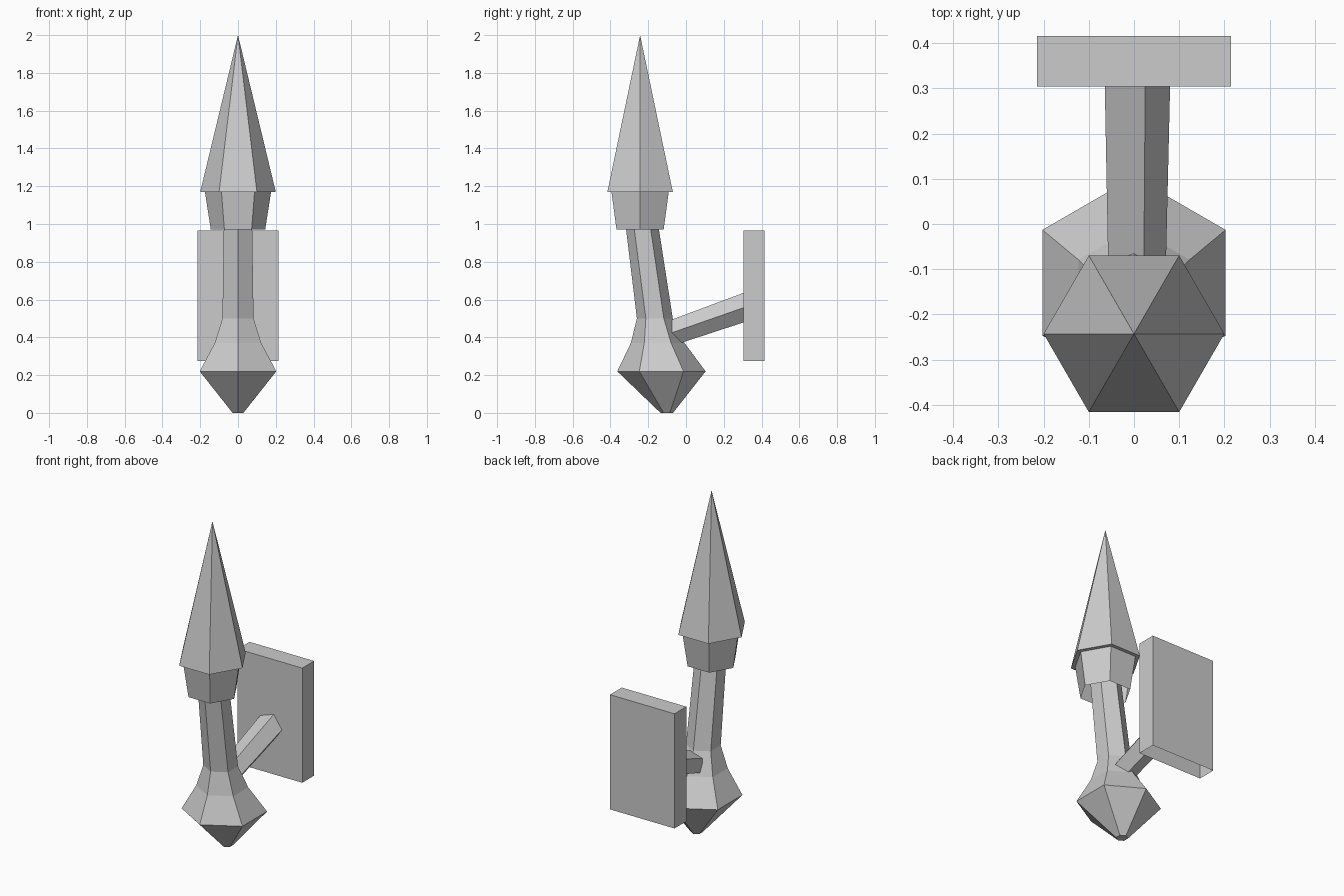
import bpy, bmesh, math

if "Cube" in bpy.data.objects:
    bpy.data.objects.remove(bpy.data.objects["Cube"])

grey = bpy.data.materials.new("plain grey")
grey.diffuse_color = (0.6, 0.6, 0.6, 1)
grey.use_nodes = True
grey.node_tree.nodes["Principled BSDF"].inputs["Base Color"].default_value = grey.diffuse_color


def finish(name, bm):
    bmesh.ops.recalc_face_normals(bm, faces=bm.faces[:])
    mesh = bpy.data.meshes.new(name)
    bm.to_mesh(mesh)
    bm.free()
    mesh.materials.append(grey)
    obj = bpy.data.objects.new(name, mesh)
    bpy.context.collection.objects.link(obj)
    return obj


def ring(bm, sides, place, turn=0.0):
    """Regular polygon; place maps (cos, sin) to a position."""
    angles = [turn + 2 * math.pi * i / sides for i in range(sides)]
    return [bm.verts.new(place(math.cos(a), math.sin(a))) for a in angles]


def bridge(bm, rings):
    for lo, hi in zip(rings, rings[1:]):
        n = len(lo)
        for i in range(n):
            j = (i + 1) % n
            bm.faces.new((lo[i], lo[j], hi[j], hi[i]))


def level(y, z, r):
    return lambda c, s: (r * c, y + r * s, z)


# Handle: leaning hexagonal shaft with a flared, pointed foot
bm = bmesh.new()
profile = [(-0.102, 0.0, 0.033), (-0.13, 0.22, 0.234), (-0.15, 0.37, 0.142),
           (-0.165, 0.5, 0.095), (-0.23, 0.97, 0.087), (-0.257, 1.165, 0.084)]
rings = [ring(bm, 6, level(*p), math.pi / 6) for p in profile]
bridge(bm, rings)
bm.faces.new(rings[0])
finish("handle", bm)

# Cup: tapered hexagonal collar, open underneath
bm = bmesh.new()
bridge(bm, [ring(bm, 6, level(-0.243, z, r)) for z, r in ((0.97, 0.144), (1.17, 0.175))])
finish("cup", bm)

# Flame: hexagonal spike with a narrow rim over the cup
bm = bmesh.new()
inner = ring(bm, 6, level(-0.243, 1.17, 0.175))
outer = ring(bm, 6, level(-0.243, 1.17, 0.2))
bridge(bm, [inner, outer])
tip = bm.verts.new((0, -0.243, 2.0))
for i in range(6):
    bm.faces.new((outer[i], outer[(i + 1) % 6], tip))
finish("flame", bm)

# Bracket arm: five-sided bar sloping up to the wall plate
bm = bmesh.new()
ends = [(-0.073, 0.425, 0.071), (0.31, 0.559, 0.08)]
rings = [ring(bm, 5, lambda c, s, y=y, z=z, r=r: (r * c, y, z + 1.03 * r * s))
         for y, z, r in ends]
bridge(bm, rings)
bm.faces.new(rings[0])
finish("bracket_arm", bm)

# Wall plate: upright slab, open underneath
bm = bmesh.new()
bmesh.ops.create_cube(bm, size=1)
for v in bm.verts:
    v.co = (v.co.x * 0.43, 0.36 + v.co.y * 0.112, 0.62 + v.co.z * 0.69)
bm.normal_update()
bottom = [f for f in bm.faces if f.normal.z < -0.9]
bmesh.ops.delete(bm, geom=bottom, context='FACES_ONLY')
finish("wall_plate", bm)
